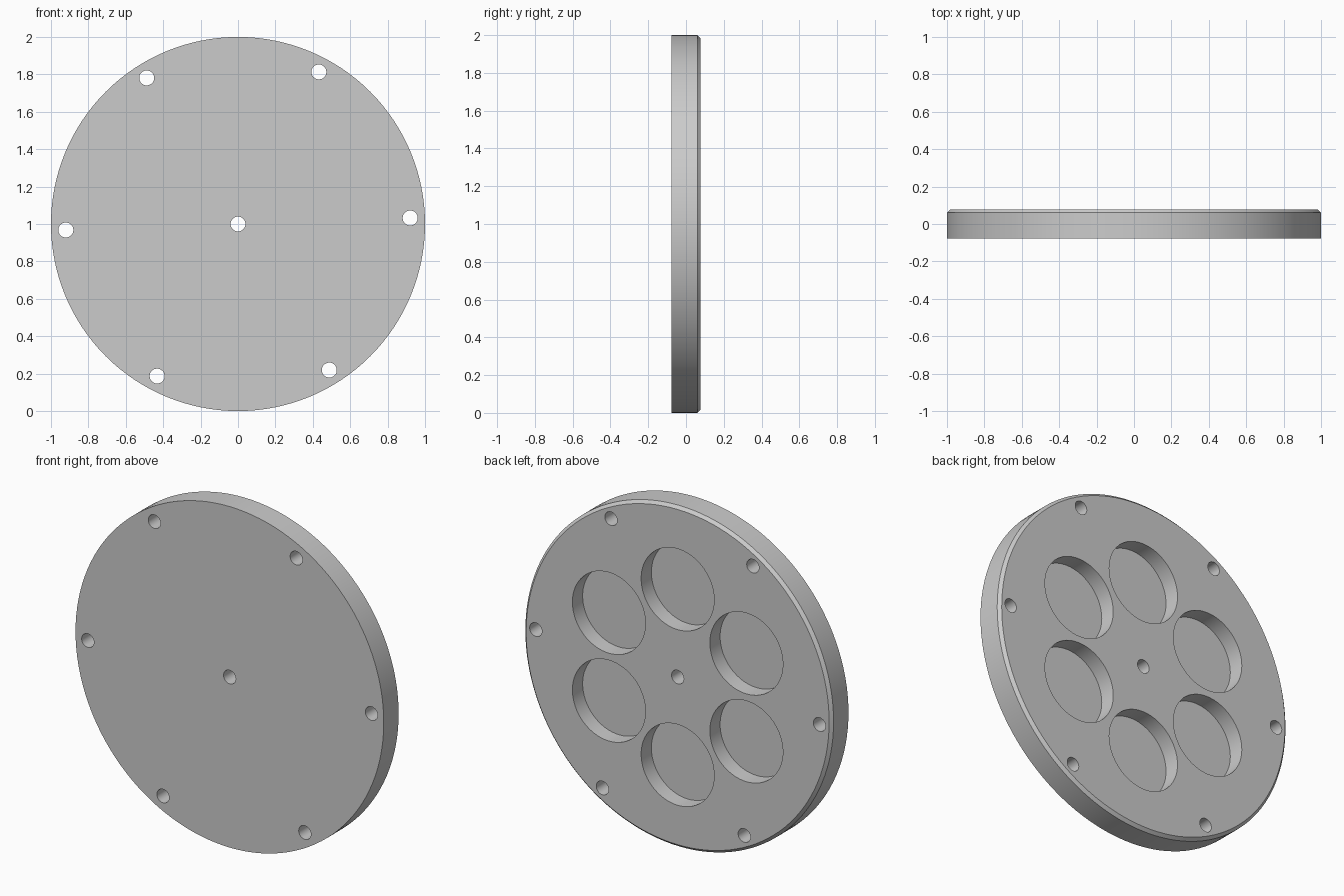
import bpy, bmesh
from math import cos, sin, radians, pi
from mathutils import Matrix, Vector

HALF = 0.0775          # half thickness of the disc
RADIUS = 1.0
CHAMFER = 0.017
POCKET_DEPTH = 0.095

old = bpy.data.objects.get("Cube")
if old:
    bpy.data.objects.remove(old, do_unlink=True)


def add_cylinder(bm, radius, y0, y1, x=0.0, z=RADIUS, segments=48):
    """Cylinder lying along y from y0 to y1."""
    place = Matrix.Translation((x, (y0 + y1) / 2, z)) @ Matrix.Rotation(pi / 2, 4, 'X')
    bmesh.ops.create_cone(bm, cap_ends=True, segments=segments, radius1=radius,
                          radius2=radius, depth=y1 - y0, matrix=place)


def add_ring(bm, count, start, distance, radius, y0, y1, segments):
    """Cylinders evenly spaced on a circle around the disc centre."""
    for i in range(count):
        a = radians(start) + 2 * pi * i / count
        add_cylinder(bm, radius, y0, y1, distance * cos(a),
                     RADIUS + distance * sin(a), segments)


def make_object(name, bm):
    bmesh.ops.recalc_face_normals(bm, faces=bm.faces[:])
    mesh = bpy.data.meshes.new(name)
    bm.to_mesh(mesh)
    bm.free()
    obj = bpy.data.objects.new(name, mesh)
    bpy.context.collection.objects.link(obj)
    return obj


# Material
grey = bpy.data.materials.new("plain grey")
grey.use_nodes = True
grey.diffuse_color = (0.6, 0.6, 0.6, 1)
grey.node_tree.nodes["Principled BSDF"].inputs["Base Color"].default_value = (0.6, 0.6, 0.6, 1)

# Disc with a chamfered back rim
bm = bmesh.new()
add_cylinder(bm, RADIUS, -HALF, HALF, segments=128)
back_rim = [e for e in bm.edges if all(v.co.y > 0 for v in e.verts)]
bmesh.ops.bevel(bm, geom=back_rim, offset=CHAMFER, segments=1, affect='EDGES')
disc = make_object("disc", bm)
disc.data.materials.append(grey)

# Cutters: through holes and blind back pockets
bm = bmesh.new()
add_cylinder(bm, 0.04, -0.2, 0.2, segments=32)
add_ring(bm, 6, 2, 0.921, 0.04, -0.2, 0.2, 32)
add_ring(bm, 6, 30, 0.515, 0.237, HALF - POCKET_DEPTH, 0.2, 64)
cutter = make_object("hole_cutter", bm)
cutter.data.materials.append(grey)
cutter.hide_render = True

# Cut the holes, then drop the cutter
cut = disc.modifiers.new("holes", 'BOOLEAN')
cut.operation = 'DIFFERENCE'
cut.solver = 'EXACT'
cut.object = cutter
bpy.ops.object.select_all(action='DESELECT')
disc.select_set(True)
bpy.context.view_layer.objects.active = disc
bpy.ops.object.modifier_apply(modifier=cut.name)
bpy.data.objects.remove(cutter, do_unlink=True)

bpy.ops.object.shade_smooth_by_angle(angle=radians(30))
